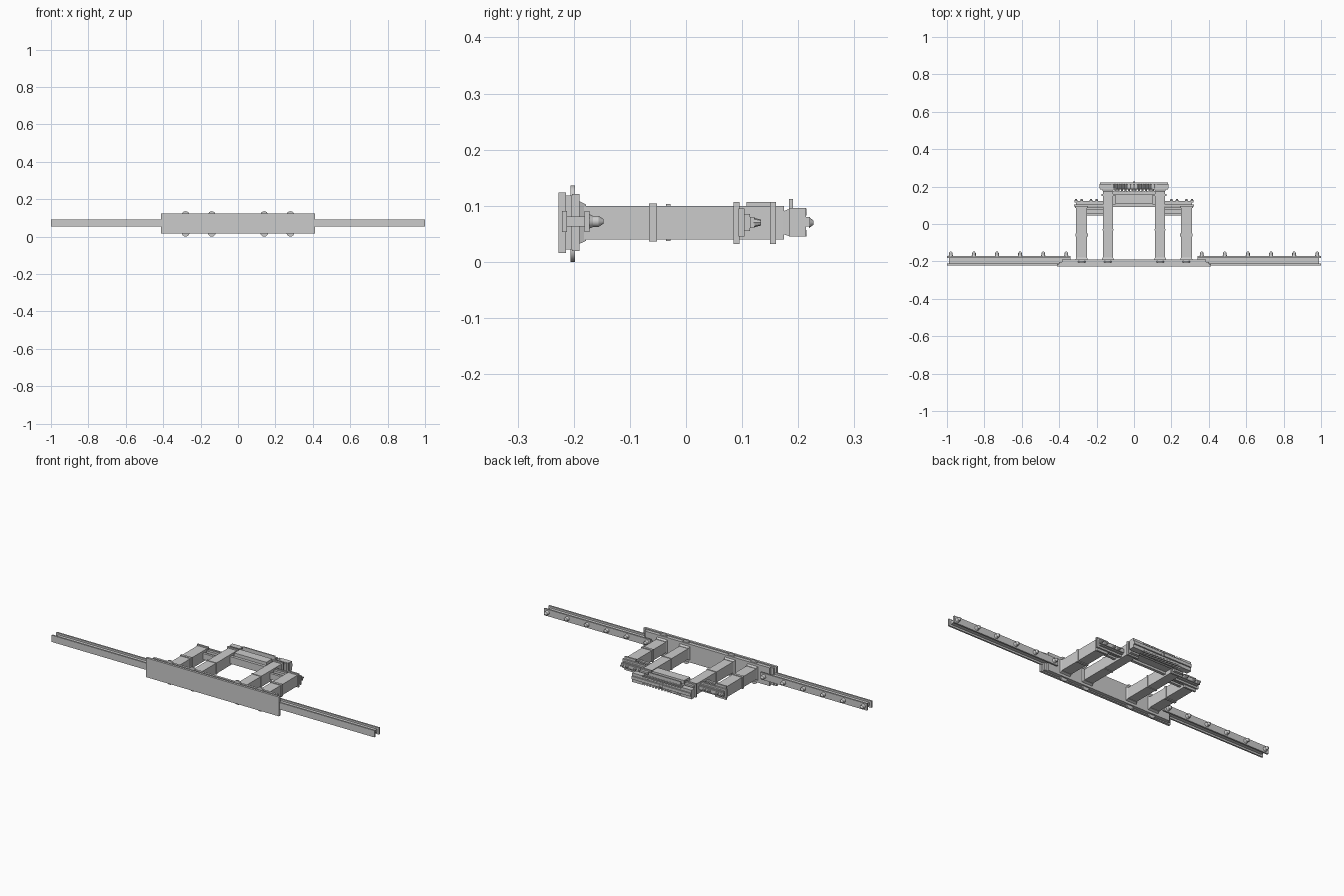
import bpy, bmesh, math
from mathutils import Matrix

ZC = 0.07  # mid depth of the gate


def make(name, bm):
    me = bpy.data.meshes.new(name)
    bmesh.ops.recalc_face_normals(bm, faces=bm.faces)
    bm.to_mesh(me)
    bm.free()
    ob = bpy.data.objects.new(name, me)
    bpy.context.collection.objects.link(ob)
    return ob


def box(name, x0, x1, y0, y1, z0, z1, mirror=False):
    bm = bmesh.new()
    for s in ((1, -1) if mirror else (1,)):
        m = Matrix.Translation((s * (x0 + x1) / 2, (y0 + y1) / 2, (z0 + z1) / 2))
        m = m @ Matrix.Diagonal((x1 - x0, y1 - y0, z1 - z0, 1))
        bmesh.ops.create_cube(bm, size=1, matrix=m)
    return make(name, bm)


def prisms(name, centres, r1, r2, y0, y1, seg=12, square=None):
    """Cones or cylinders along y; square=(x, z) scales the ends."""
    bm = bmesh.new()
    for x, z in centres:
        m = Matrix.Translation((x, (y0 + y1) / 2, z))
        if square:
            m = m @ Matrix.Diagonal((square[0], 1, square[1], 1))
        m = m @ Matrix.Rotation(-math.pi / 2, 4, 'X')
        if seg == 4:
            m = m @ Matrix.Rotation(math.pi / 4, 4, 'Z')
        bmesh.ops.create_cone(bm, cap_ends=True, segments=seg, radius1=r1, radius2=r2,
                              depth=y1 - y0, matrix=m)
    return make(name, bm)


# stepped base platform
box("base_plate", -0.412, 0.412, -0.227, -0.214, 0.016, 0.124)
for i, (hx, y0, y1, hz) in enumerate([(0.40, -0.214, -0.203, 0.048),
                                      (0.385, -0.203, -0.19, 0.051)]):
    box("base_step_%d" % i, -hx, hx, y0, y1, ZC - hz, ZC + hz)

# rounded entrance steps at both long edges of the base
cols = [-0.28, -0.14, 0.14, 0.28]
prisms("round_step", [(x, z) for x in cols for z in (0.021, 0.115)],
       0.021, 0.021, -0.206, -0.198, 16)

# side walls: foot, thin web, coping and end post
box("wall_foot", 0.34, 1.0, -0.221, -0.212, 0.053, 0.091, True)
box("wall_web", 0.34, 0.988, -0.213, -0.18, 0.063, 0.081, True)
box("wall_coping", 0.34, 1.0, -0.181, -0.172, 0.053, 0.091, True)

# finials along the walls
fx = [s * (0.362 + 0.1235 * i) for s in (-1, 1) for i in range(6)]
fin = [(x, 0.072) for x in fx]
prisms("finial_foot", fin, 0.013, 0.010, -0.173, -0.166)
prisms("finial_body", fin, 0.010, 0.010, -0.166, -0.156)
prisms("finial_tip", fin, 0.010, 0.004, -0.156, -0.147)

# column plinths and shafts
R2 = math.sqrt(2)
prisms("column_plinth", [(x, ZC) for x in cols], 0.033 * R2, 0.028 * R2, -0.19, -0.178, 4, (1, 1.15))
box("outer_column", 0.25, 0.31, -0.182, 0.09, 0.04, 0.1, True)
box("inner_column", 0.112, 0.166, -0.182, 0.175, 0.04, 0.1, True)
box("outer_column_band", 0.246, 0.314, -0.066, -0.052, 0.036, 0.104, True)
box("inner_column_band", 0.109, 0.169, -0.036, -0.028, 0.037, 0.103, True)

# side beams and low roofs
box("outer_cap", 0.245, 0.315, 0.085, 0.095, 0.032, 0.107, True)
box("side_beam_lower", 0.166, 0.25, 0.046, 0.06, 0.053, 0.087, True)
box("side_panel", 0.166, 0.25, 0.06, 0.078, 0.063, 0.077, True)
box("side_beam_upper", 0.166, 0.25, 0.078, 0.092, 0.05, 0.09, True)
box("side_roof_eave", 0.166, 0.322, 0.094, 0.104, 0.045, 0.095, True)
box("side_roof_body", 0.166, 0.31, 0.104, 0.114, 0.055, 0.085, True)
box("side_roof_ridge", 0.166, 0.318, 0.114, 0.122, 0.06, 0.08, True)
knobs = [(s * x, ZC) for s in (-1, 1) for x in (0.2, 0.23, 0.28, 0.31)]
prisms("side_roof_knob", knobs, 0.009, 0.005, 0.12, 0.134, 8)

# central lintels and plaque
box("lower_lintel", -0.112, 0.112, 0.09, 0.106, 0.05, 0.09)
box("centre_panel", -0.112, 0.112, 0.106, 0.16, 0.062, 0.08)
box("upper_lintel", -0.112, 0.112, 0.16, 0.175, 0.052, 0.088)
box("plaque", -0.1, 0.1, 0.108, 0.16, 0.08, 0.107)
box("inner_cap", 0.105, 0.173, 0.15, 0.16, 0.032, 0.107, True)

# main roof with bracket row, tiles and ridge
box("roof_neck", -0.16, 0.16, 0.162, 0.176, 0.055, 0.085)
rows = [-0.1 + 0.0182 * i for i in range(12)]
prisms("roof_bracket", [(x, z) for x in rows for z in (0.057, 0.083)], 0.0055, 0.0055, 0.166, 0.188, 8)
prisms("end_bracket", [(-0.14, ZC), (0.14, ZC)], 0.02 * R2, 0.032 * R2, 0.16, 0.186, 4, (1, 0.78))
box("roof_ledge", -0.182, 0.182, 0.184, 0.191, 0.045, 0.096)
box("roof_ledge_front", -0.1, 0.1, 0.184, 0.191, 0.09, 0.112)
box("roof_body", -0.178, 0.178, 0.191, 0.213, 0.052, 0.088)
box("roof_end", 0.12, 0.184, 0.191, 0.214, 0.045, 0.096, True)
tiles = [-0.11 + 0.0183 * i for i in range(13)]
prisms("roof_tile", [(x, z) for x in tiles for z in (0.051, 0.089)], 0.006, 0.006, 0.191, 0.215, 8)
box("roof_ridge", -0.182, 0.182, 0.213, 0.221, 0.063, 0.08)
prisms("ridge_ornament", [(0, ZC)], 0.01, 0.004, 0.219, 0.227, 10)

# soften round parts
for ob in bpy.context.collection.objects:
    ob.select_set(True)
    bpy.context.view_layer.objects.active = ob
bpy.ops.object.shade_smooth_by_angle(angle=math.radians(35))
